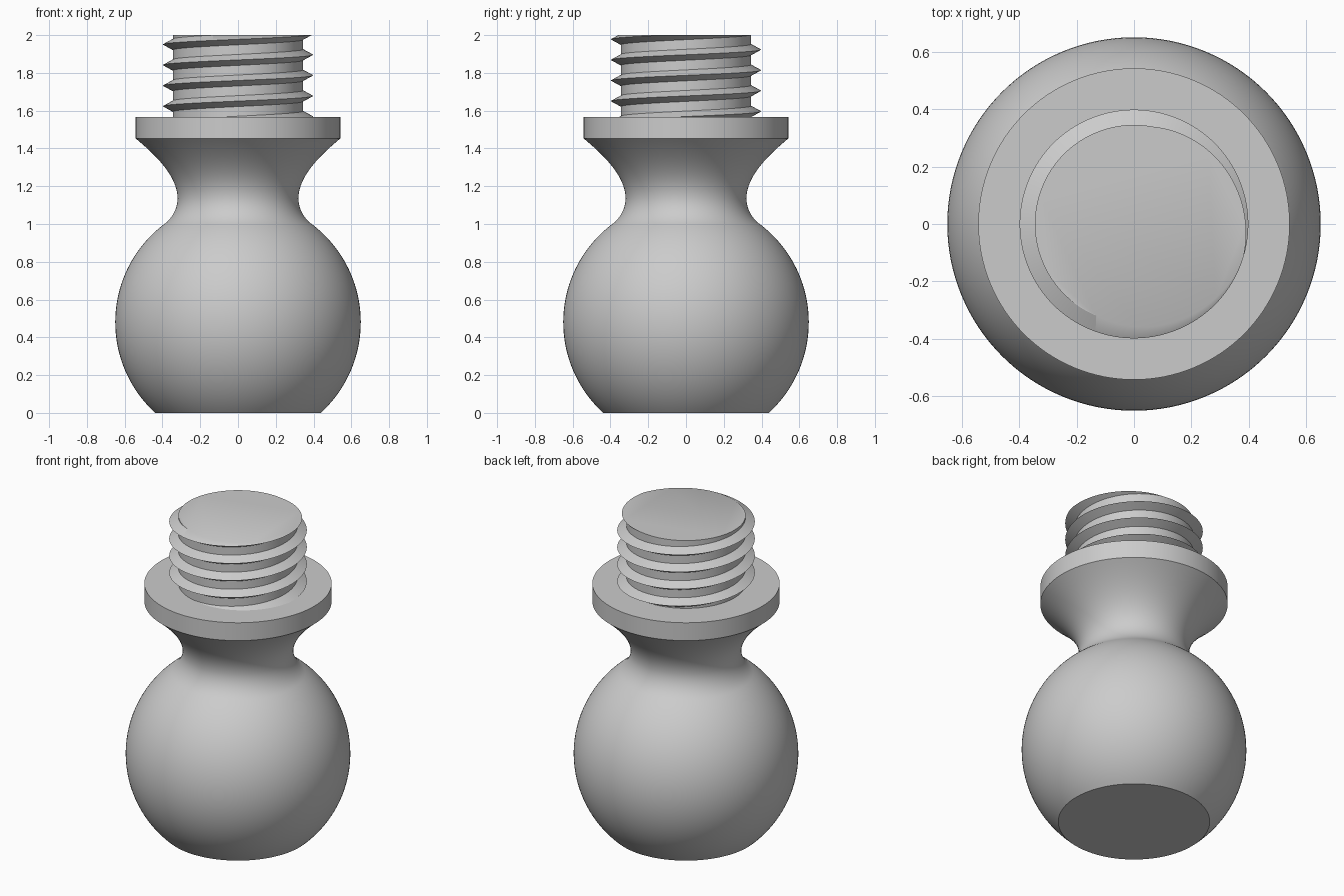
import bpy, bmesh
from math import sin, cos, pi, radians, sqrt
from mathutils import Vector
from mathutils.geometry import interpolate_bezier

if "Cube" in bpy.data.objects:
    bpy.data.objects.remove(bpy.data.objects["Cube"], do_unlink=True)

grey = bpy.data.materials.new("plain grey")
grey.use_nodes = True
COLOUR = (0.6, 0.6, 0.6, 1)
grey.diffuse_color = COLOUR
grey.node_tree.nodes["Principled BSDF"].inputs["Base Color"].default_value = COLOUR

SEGMENTS = 128
FLANGE_TOP = 1.567
TOP = 2.0


def finish(bm, name):
    """Turn a bmesh into a smooth object with sharp edges kept."""
    bmesh.ops.recalc_face_normals(bm, faces=bm.faces)
    mesh = bpy.data.meshes.new(name)
    bm.to_mesh(mesh)
    bm.free()
    obj = bpy.data.objects.new(name, mesh)
    bpy.context.collection.objects.link(obj)
    mesh.materials.append(grey)
    bpy.ops.object.select_all(action="DESELECT")
    obj.select_set(True)
    bpy.context.view_layer.objects.active = obj
    bpy.ops.object.shade_smooth_by_angle(angle=radians(30))
    return obj


def lathe(name, profile):
    """Spin a (radius, height) profile round z and cap both ends."""
    bm = bmesh.new()
    rings = []
    for r, z in profile:
        rings.append([bm.verts.new((r * cos(a), r * sin(a), z))
                      for a in (2 * pi * i / SEGMENTS for i in range(SEGMENTS))])
    for low, high in zip(rings, rings[1:]):
        for i in range(SEGMENTS):
            j = (i + 1) % SEGMENTS
            bm.faces.new((low[i], low[j], high[j], high[i]))
    bm.faces.new(rings[0])
    bm.faces.new(rings[-1])
    return finish(bm, name)


def bezier(points, count):
    return [(p.x, p.y) for p in
            interpolate_bezier(*[Vector(p) for p in points], count)]


# Ball with a flat foot, flaring neck and flange in one turned profile
BALL_R, BALL_Z, STEPS = 0.65, 0.48, 40
profile = []
for k in range(STEPS):
    start, end = -0.831, 0.927
    a = start + (end - start) * k / STEPS
    profile.append((BALL_R * cos(a), max(0, BALL_Z + BALL_R * sin(a))))
profile[0] = (sqrt(BALL_R ** 2 - BALL_Z ** 2), 0)
profile += bezier([(0.39, 1.0), (0.35, 1.03), (0.32, 1.08), (0.32, 1.135)], 12)
profile += bezier([(0.32, 1.135), (0.32, 1.25), (0.43, 1.36), (0.542, 1.453)], 20)[1:]
profile.append((0.542, FLANGE_TOP))
lathe("ball_neck_and_flange", profile)

# Threaded stud: a helical strip of crest and root, trimmed flat at both ends
PITCH, ROOT, CREST, HALF = 0.109, 0.345, 0.398, 0.029
TURNS = 7
bm = bmesh.new()
columns = []
for i in range(TURNS * SEGMENTS + 1):
    a = 2 * pi * i / SEGMENTS
    z = 1.678 + PITCH * (i / SEGMENTS - 3)
    section = ((ROOT, -HALF), (CREST, 0), (ROOT, HALF), (ROOT, PITCH - HALF))
    columns.append([bm.verts.new((r * cos(a), r * sin(a), z + dz))
                    for r, dz in section])
for one, two in zip(columns, columns[1:]):
    for k in range(3):
        bm.faces.new((one[k], two[k], two[k + 1], one[k + 1]))
bmesh.ops.remove_doubles(bm, verts=bm.verts, dist=0.0001)
for height, normal in ((TOP, (0, 0, 1)), (FLANGE_TOP - 0.01, (0, 0, -1))):
    geom = bm.verts[:] + bm.edges[:] + bm.faces[:]
    cut = bmesh.ops.bisect_plane(bm, geom=geom, plane_co=(0, 0, height),
                                 plane_no=normal, clear_outer=True)
    rim = [e for e in cut["geom_cut"] if isinstance(e, bmesh.types.BMEdge)]
    bmesh.ops.edgeloop_fill(bm, edges=rim)
finish(bm, "threaded_stud")
